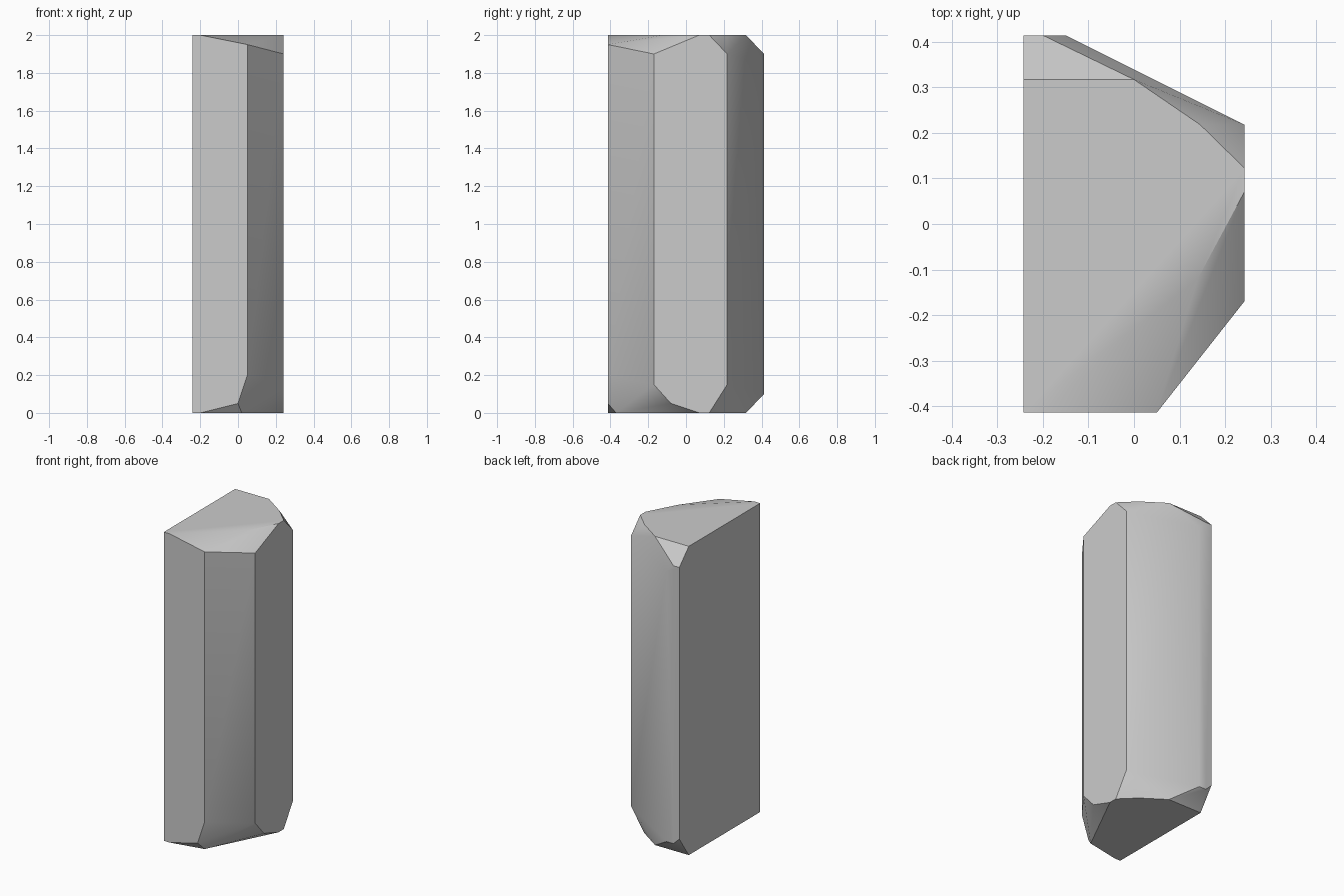
import bpy
import bmesh
import math

# Remove the default cube only
default_cube = bpy.data.objects.get("Cube")
if default_cube:
    bpy.data.objects.remove(default_cube, do_unlink=True)

HEIGHT = 2.0
LEFT, RIGHT = -0.242, 0.242
FRONT, BACK = -0.414, 0.414
SIDE_FRONT, SIDE_BACK = -0.17, 0.218   # vertical edges of the flat side
FRONT_EDGE = 0.05                      # right edge of the front face
BACK_BEND, BACK_CUT = -0.15, -0.2      # soft and cut corners of the back


def make_material(name, value):
    material = bpy.data.materials.new(name)
    material.use_nodes = True
    colour = (value, value, value, 1.0)
    material.diffuse_color = colour
    shader = material.node_tree.nodes["Principled BSDF"]
    shader.inputs["Base Color"].default_value = colour
    return material


def cap_outline(z, front_corner):
    """Flat end face of the column, running from front left to back left."""
    outline = [(LEFT, FRONT), (BACK_CUT, FRONT), *front_corner,
               (0.14, -0.12), (RIGHT, 0.07), (RIGHT, 0.123),
               (0.145, SIDE_BACK), (0, 0.317), (LEFT, 0.317)]
    return [(x, y, z) for x, y in outline]


def wall_corners(front, side_front, side_back, bend, cut, corner):
    """Heights at which the long edges meet the chamfers of one end."""
    return [(FRONT_EDGE, FRONT, front), (RIGHT, SIDE_FRONT, side_front),
            (RIGHT, SIDE_BACK, side_back), (BACK_BEND, BACK, bend),
            (BACK_CUT, BACK, cut), (LEFT, BACK, corner)]


# Both chamfered ends of the column
points = cap_outline(HEIGHT, [])
points += wall_corners(1.95, 1.9, 1.9, 1.85, 1.9, 1.9)
points += cap_outline(0, [(0.02, -0.37)])
points += wall_corners(0.2, 0.15, 0.15, 0.1, 0.1, 0.14)

# Extra chipped corners at the foot
points += [(0, FRONT, 0.05), (RIGHT, -0.08, 0.05)]

# Wrap the ends into one faceted stone and merge the flat faces
bm = bmesh.new()
for point in points:
    bm.verts.new(point)
hull = bmesh.ops.convex_hull(bm, input=bm.verts)
loose = [v for v in bm.verts if not v.link_faces]
bmesh.ops.delete(bm, geom=loose, context="VERTS")
bmesh.ops.dissolve_limit(bm, angle_limit=math.radians(1),
                         verts=bm.verts, edges=bm.edges)
bmesh.ops.recalc_face_normals(bm, faces=bm.faces)

mesh = bpy.data.meshes.new("stone_column")
bm.to_mesh(mesh)
bm.free()
mesh.materials.append(make_material("stone_grey", 0.6))

column = bpy.data.objects.new("stone_column", mesh)
bpy.context.collection.objects.link(column)

# Soft shading across shallow chamfers, crisp main edges
bpy.ops.object.select_all(action="DESELECT")
column.select_set(True)
bpy.context.view_layer.objects.active = column
bpy.ops.object.shade_smooth_by_angle(angle=math.radians(30))
